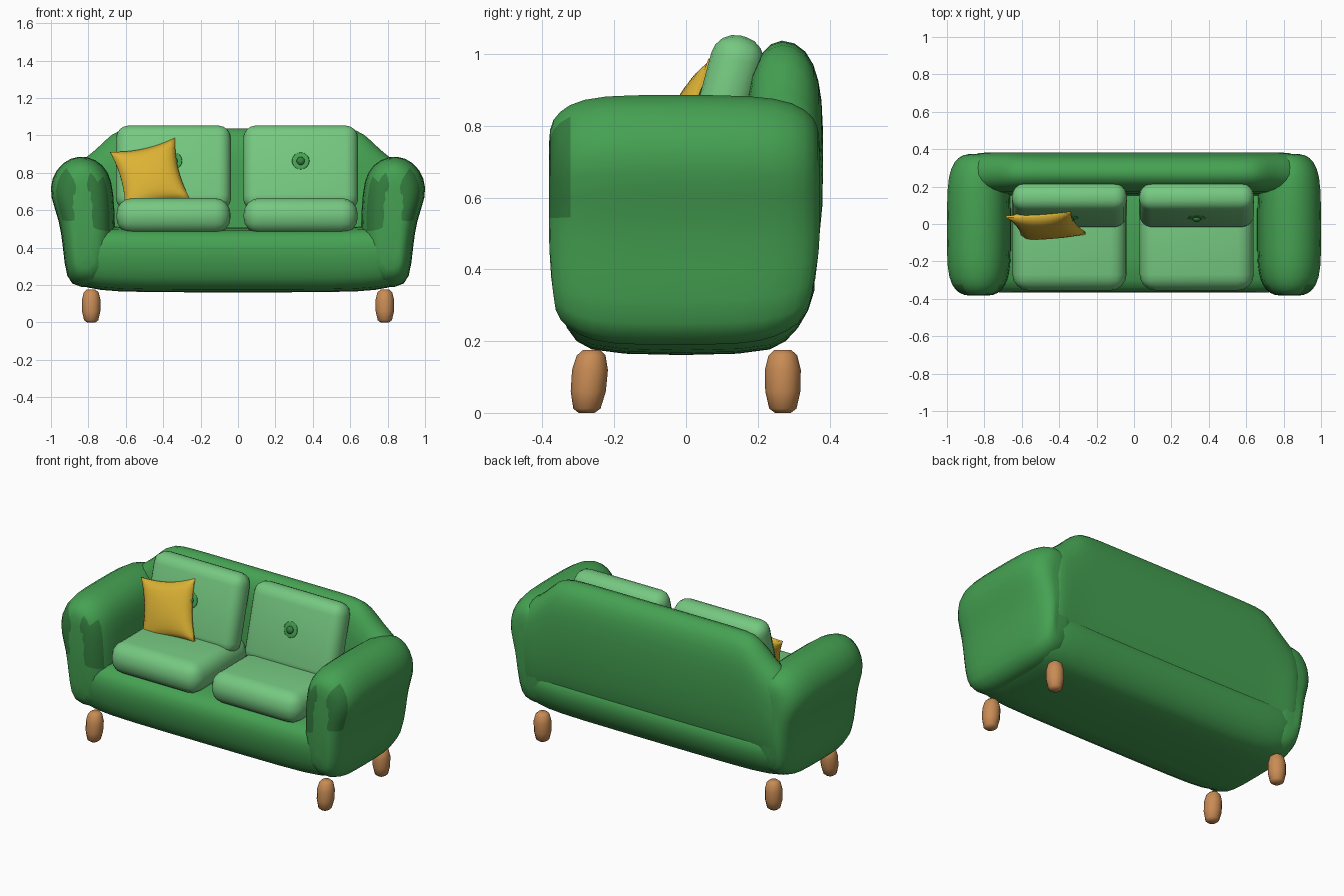
import bpy, bmesh, math
from mathutils import Vector, Matrix

if "Cube" in bpy.data.objects:
    bpy.data.objects.remove(bpy.data.objects["Cube"], do_unlink=True)


def material(name, rgb):
    m = bpy.data.materials.new(name)
    m.use_nodes = True
    m.diffuse_color = (*rgb, 1)
    m.node_tree.nodes["Principled BSDF"].inputs["Base Color"].default_value = (*rgb, 1)
    return m


GREEN = material("sofa green", (0.06, 0.36, 0.085))
DARK = material("dark green", (0.035, 0.21, 0.05))
LIGHT = material("cushion green", (0.18, 0.58, 0.22))
YELLOW = material("pillow yellow", (0.72, 0.45, 0.035))
WOOD = material("leg wood", (0.58, 0.26, 0.09))


def finish(bm, name, *mats, subdivide=0):
    bmesh.ops.recalc_face_normals(bm, faces=bm.faces)
    for f in bm.faces:
        f.smooth = True
    me = bpy.data.meshes.new(name)
    bm.to_mesh(me)
    bm.free()
    for m in mats:
        me.materials.append(m)
    ob = bpy.data.objects.new(name, me)
    bpy.context.collection.objects.link(ob)
    if subdivide:
        ob.modifiers.new("Smooth", "SUBSURF").levels = subdivide
        ob.modifiers["Smooth"].render_levels = subdivide
    return ob


def loft(rings):
    """Skin a list of equal-length point rings and cap the ends."""
    bm = bmesh.new()
    rows = [[bm.verts.new(p) for p in ring] for ring in rings]
    n = len(rows[0])
    for a, b in zip(rows, rows[1:]):
        for i in range(n):
            j = (i + 1) % n
            bm.faces.new((a[i], a[j], b[j], b[i]))
    bm.faces.new(rows[0])
    bm.faces.new(rows[-1])
    return bm


def inset(profile, d):
    """Shrink a 2D profile by d on every side."""
    out = []
    axes = []
    for k in (0, 1):
        lo, hi = min(p[k] for p in profile), max(p[k] for p in profile)
        axes.append(((lo + hi) / 2, 1 - 2 * d / (hi - lo)))
    for p in profile:
        out.append([c + (p[k] - c) * s for k, (c, s) in enumerate(axes)])
    return out


def taper(bm):
    """Draw the lower body in towards the floor."""
    for v in bm.verts:
        t = min(1, max(0, (0.42 - v.co.z) / 0.24))
        v.co.y *= 1 - (0.22 if v.co.y > 0 else 0.12) * t * t


# Arms: a rolled profile swept from front to back
ARM = [(0.66, 0.19), (0.86, 0.18), (0.92, 0.23), (0.935, 0.4), (0.955, 0.55),
       (1.005, 0.67), (1.0, 0.77), (0.94, 0.86), (0.85, 0.895), (0.76, 0.875),
       (0.69, 0.81), (0.665, 0.7), (0.655, 0.5)]
ARM_RINGS = [(-0.385, 0.12), (-0.375, 0.07), (-0.33, 0.025), (-0.24, 0), (-0.05, 0),
             (0.2, 0), (0.3, 0.02), (0.36, 0.06), (0.378, 0.12)]
for side, s in (("left", 1), ("right", -1)):
    bm = loft([[(s * x, y, z) for x, z in inset(ARM, d)] for y, d in ARM_RINGS])
    taper(bm)
    # worn dark patches round the front of the arm
    for f in bm.faces:
        c = f.calc_center_median()
        if len(f.verts) == 4 and c.y < -0.34 and 0.55 < c.z < 0.78:
            f.material_index = 1
    finish(bm, side + "_arm", GREEN, DARK, subdivide=1)

# Base: rounded block under the seat, lifting slightly at both ends
BASE = [(-0.26, 0.16), (-0.35, 0.19), (-0.37, 0.28), (-0.375, 0.4), (-0.35, 0.475),
        (-0.27, 0.51), (0.3, 0.51), (0.375, 0.4), (0.375, 0.28), (0.35, 0.19), (0.26, 0.16)]
half = [(0, 0, 0), (0.55, 0, 0), (0.75, 0, 0.01), (0.86, 0.02, 0.02), (0.9, 0.06, 0.02)]
spans = [(-x, d, h) for x, d, h in half[:0:-1]] + half
bm = loft([[(x, y, z + h) for y, z in inset(BASE, d)] for x, d, h in spans])
taper(bm)
finish(bm, "base", GREEN, subdivide=1)

# Backrest: rounded section swept sideways, with sloping shoulders
BACK = [(0.16, 0.2), (0.16, 0.6), (0.165, 0.9), (0.205, 1.01), (0.265, 1.05),
        (0.34, 1.015), (0.372, 0.93), (0.385, 0.82), (0.38, 0.5), (0.375, 0.2)]
half = [(0, 1), (0.4, 1), (0.6, 1), (0.67, 0.975), (0.76, 0.86), (0.83, 0.80), (0.9, 0.74)]
spans = [(-x, h) for x, h in half[:0:-1]] + half
bm = loft([[(x, y - max(0, abs(x) - 0.83) * 0.3, 0.2 + (z - 0.2) * h) for y, z in BACK]
           for x, h in spans])
taper(bm)
finish(bm, "backrest", GREEN, subdivide=1)


def cushion(name, centre, size, radius, tilt=0):
    """Padded block with generous rounded edges and a slight bulge."""
    bm = bmesh.new()
    bmesh.ops.create_cube(bm, size=1)
    bmesh.ops.scale(bm, vec=size, verts=bm.verts)
    bmesh.ops.bevel(bm, geom=bm.edges[:], offset=radius, segments=4, profile=0.5,
                    affect="EDGES", clamp_overlap=True)
    bmesh.ops.transform(bm, verts=bm.verts,
                        matrix=Matrix.Translation(centre) @ Matrix.Rotation(tilt, 4, "X"))
    return finish(bm, name, LIGHT)


def disc(name, centre, radius, depth, tilt, mat):
    """Flattened dome facing the front."""
    bm = bmesh.new()
    bmesh.ops.create_uvsphere(bm, u_segments=16, v_segments=8, radius=1)
    bmesh.ops.scale(bm, vec=(radius, depth, radius), verts=bm.verts)
    bmesh.ops.transform(bm, verts=bm.verts,
                        matrix=Matrix.Translation(centre) @ Matrix.Rotation(tilt, 4, "X"))
    return finish(bm, name, mat)


# Seat and back cushions with buttons
TILT = math.radians(-15)
for side, x in (("left", 0.335), ("right", -0.345)):
    cushion(side + "_seat_cushion", (x, -0.08, 0.57), (0.61, 0.55, 0.19), 0.085)
    mid = Vector((x, 0.1, 0.825))
    cushion(side + "_back_cushion", mid, (0.615, 0.15, 0.465), 0.068, TILT)
    spot = mid + Matrix.Rotation(TILT, 3, "X") @ Vector((0, -0.075, 0.02))
    disc(side + "_button_patch", spot, 0.047, 0.004, TILT, GREEN)
    disc(side + "_button", spot + Vector((0, -0.006, 0)), 0.022, 0.016, TILT, DARK)

# Throw pillow: puffed grid with pinched sides and pointed corners
bm = bmesh.new()
bmesh.ops.create_cube(bm, size=2)
bmesh.ops.subdivide_edges(bm, edges=bm.edges[:], cuts=11, use_grid_fill=True)
for v in bm.verts:
    u, w, t = v.co.x, v.co.z, v.co.y
    puff = 0.006 + 0.05 * math.sqrt(max(0, (1 - u * u) * (1 - w * w)))
    v.co = (0.178 * u * (1 - 0.13 * (1 - w * w)), puff * t,
            0.178 * w * (1 - 0.13 * (1 - u * u)))
pose = (Matrix.Translation((-0.47, -0.005, 0.785)) @ Matrix.Rotation(math.radians(-20), 4, "X")
        @ Matrix.Rotation(math.radians(-13), 4, "Y"))
bmesh.ops.transform(bm, verts=bm.verts, matrix=pose)
finish(bm, "throw_pillow", YELLOW)

# Legs: short rounded pegs
LEG = [(0, 0.022), (0.012, 0.038), (0.06, 0.049), (0.12, 0.05), (0.16, 0.04), (0.175, 0.024)]
for side, x in (("left", 0.785), ("right", -0.785)):
    for end, y in (("front", -0.27), ("back", 0.27)):
        rings = []
        for z, r in LEG:
            lean = 0.08 * (z - 0.09) if y < 0 else 0
            rings.append([(x + r * math.cos(a * math.pi / 6),
                           y + lean + r * math.sin(a * math.pi / 6), z) for a in range(12)])
        finish(loft(rings), f"{end}_{side}_leg", WOOD)
